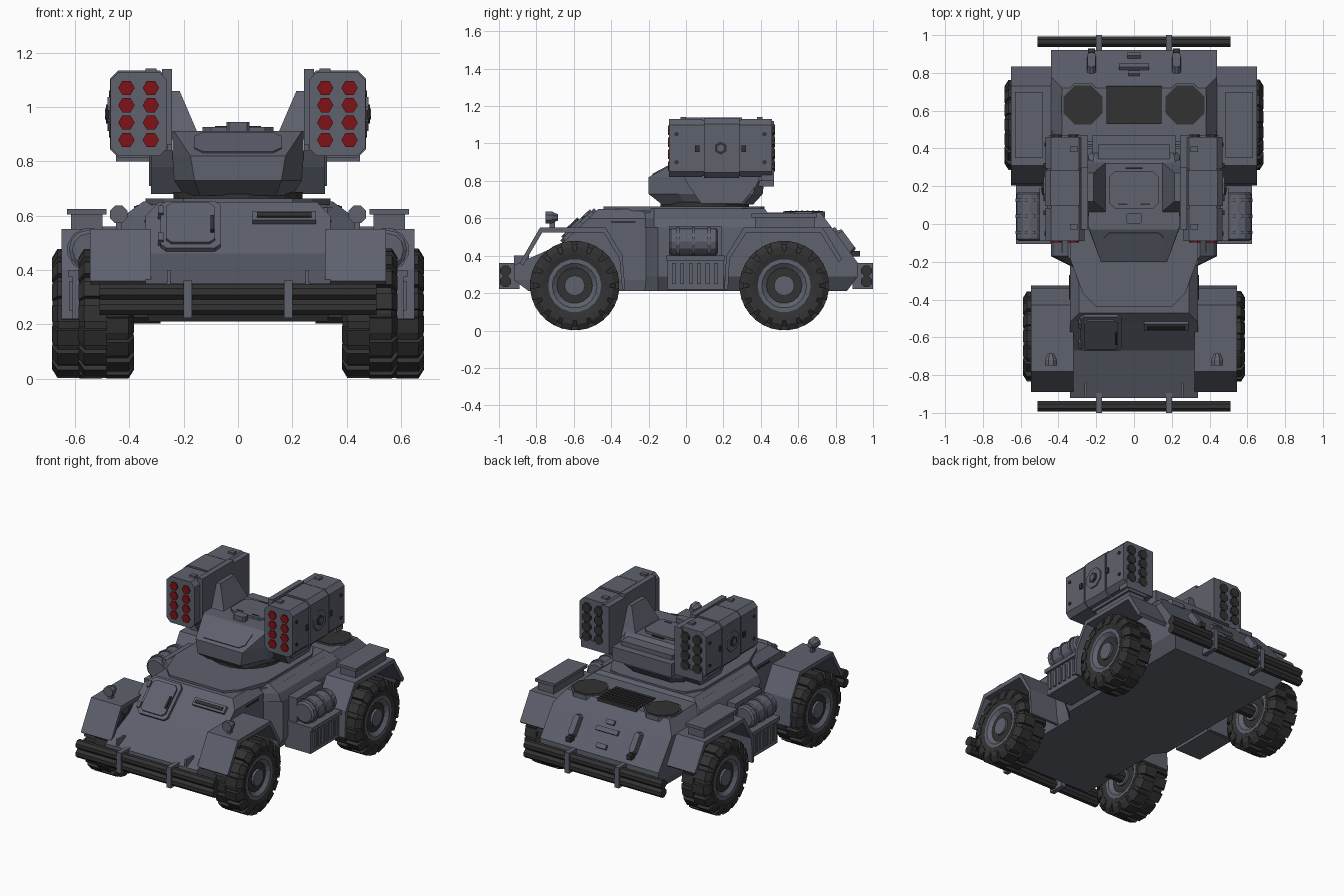
import bpy, bmesh, math
from mathutils import Vector, Matrix

if "Cube" in bpy.data.objects:
    bpy.data.objects.remove(bpy.data.objects["Cube"])

def mat(name, c):
    m = bpy.data.materials.new(name)
    m.diffuse_color = (*c, 1)
    m.use_nodes = True
    m.node_tree.nodes["Principled BSDF"].inputs["Base Color"].default_value = m.diffuse_color
    return m
GREY = mat("slate grey", (0.112, 0.121, 0.155))
DARK = mat("rubber black", (0.032, 0.032, 0.032))
RED = mat("dark red", (0.21, 0.006, 0.008))

def obj(name, m, parts):
    """Each part is a list of rings (equal point counts), lofted and capped."""
    bm = bmesh.new()
    for rings in parts:
        vs = [[bm.verts.new(p) for p in r] for r in rings]
        n = len(vs[0])
        for a, b in zip(vs, vs[1:]):
            for i in range(n):
                j = (i + 1) % n
                bm.faces.new((a[i], a[j], b[j], b[i]))
        bm.faces.new(vs[0][::-1])
        bm.faces.new(vs[-1])
    bmesh.ops.recalc_face_normals(bm, faces=bm.faces)
    me = bpy.data.meshes.new(name)
    bm.to_mesh(me)
    bm.free()
    me.materials.append(m)
    o = bpy.data.objects.new(name, me)
    bpy.context.collection.objects.link(o)
    return o

def plate(c, size, ch=0, rx=0, taper=1):
    """Box with optional chamfered corners (in local xy), tilted about x."""
    M = Matrix.Translation(c) @ Matrix.Rotation(math.radians(rx), 4, 'X')
    w, d, h = (s / 2 for s in size)
    if ch:
        p = [(w, d - ch), (w - ch, d), (ch - w, d), (-w, d - ch),
             (-w, ch - d), (ch - w, -d), (w - ch, -d), (w, ch - d)]
    else:
        p = [(w, d), (-w, d), (-w, -d), (w, -d)]
    return [[M @ Vector((x * k, y * k, z)) for x, y in p] for z, k in ((-h, 1), (h, taper))]

def span(x0, x1, y0, y1, z0, z1):
    return plate(((x0 + x1) / 2, (y0 + y1) / 2, (z0 + z1) / 2), (abs(x1 - x0), y1 - y0, z1 - z0))

def lathe(c, axis, prof, n, off=0.0):
    """Rings of (position along axis, radius) about a line through c."""
    rings = []
    for t, r in prof:
        ring = []
        for i in range(n):
            a = 2 * math.pi * (i + off) / n
            u, v = r * math.cos(a), r * math.sin(a)
            ring.append(Vector(c) + Vector({'X': (t, u, v), 'Y': (u, t, v), 'Z': (u, v, t)}[axis]))
        rings.append(ring)
    return rings

def cyl(c, axis, r, length, n=8, off=0.5):
    return lathe(c, axis, [(-length / 2, r), (length / 2, r)], n, off)

def prism(prof, x0, x1):
    return [[(x, y, z) for y, z in prof] for x in (x0, x1)]

def sym(half, z):
    """Mirror a half outline (x>0) into a full horizontal ring."""
    return [(x, y, z) for x, y in half] + [(-x, y, z) for x, y in reversed(half)]

# ---- hull ----
obj("front_hull", GREY, [[sym([(w, yf), (w, 0.0)], z) for z, yf, w in (
    (.21, -.84, .33), (.27, -.92, .34), (.35, -.92, .34), (.46, -.67, .34), (.6, -.52, .34), (.65, -.47, .29))]])
obj("rear_hull", GREY, [[sym([(.33, -.22), (w, -.15), (w, yb)], z) for z, yb, w in (
    (.21, .86, .39), (.29, .92, .44), (.36, .92, .44), (.55, .78, .44), (.63, .72, .38))]])
obj("hull_roof", GREY, [[sym([(.3, -.24), (w, -.17), (w, yb)], z) for z, yb, w in (
    (.55, .5, .44), (.6, .46, .42), (.652, .42, .35))]])
half = [(.2, -.44), (.27, -.37), (.34, -.18), (.34, .3), (.28, .4), (.2, .42)]
obj("turret_deck_plate", GREY, [[sym(half, z) for z in (.64, .664)]])
obj("turret_ring", DARK, [cyl((0, .1, .67), 'Z', .24, .035, 20)])

# ---- front plate details ----
T = 43.5
obj("driver_hatch", GREY, [plate((-.175, -.572, .557), (.22, .25, .03), .02, T),
                           plate((-.175, -.58, .565), (.18, .21, .03), .02, T),
                           plate((-.285, -.525, .61), (.02, .04, .04), 0, T),
                           plate((-.285, -.63, .51), (.02, .04, .04), 0, T)])
obj("hatch_handle", DARK, [plate((-.095, -.60, .565), (.012, .08, .03), 0, T)])
obj("vision_frame", GREY, [plate((.17, -.537, .59), (.235, .05, .03), 0, T)])
obj("vision_slit", DARK, [plate((.17, -.541, .594), (.2, .02, .034), 0, T)])
for s in (-1, 1):
    obj("tow_hook", GREY, [span(s * .248, s * .262, -.92, -.84, .34, .4)])
    obj("side_slit", DARK, [span(s * .338, s * .345, -.4, -.27, .575, .585)])

# ---- bumpers ----
for e, end in ((-1, "front"), (1, "rear")):
    obj(end + "_bumper_bars", DARK, [cyl((0, e * .965, z), 'X', .031, 1.02, 8) for z in (.32, .262)])
    obj(end + "_bumper_brackets", GREY, [plate((s * .185, e * .945, .292), (.032, .11, .138)) for s in (-1, 1)])

# ---- rear deck and rear plate ----
obj("engine_grille", DARK, [span(-.145, .145, .53, .73, .60, .638)])
obj("grille_slats", DARK, [span(-.135, .135, .555 + .03 * i, .565 + .03 * i, .63, .643) for i in range(6)])
obj("engine_hatch", DARK, [cyl((s * .27, .63, .625), 'Z', .112, .03) for s in (-1, 1)])
obj("hatch_rim", GREY, [cyl((s * .27, .63, .62), 'Z', .122, .03) for s in (-1, 1)])
R = -53.5
obj("rear_handles", GREY, [plate((s * .225, .85, .475), (.05, .16, .05), .015, R, .8) for s in (-1, 1)])
obj("rear_handle_tips", DARK, [plate((s * .225, .9, .41), (.035, .06, .03), 0) for s in (-1, 1)])
obj("rear_latch", GREY, [plate((0, .83, .493), (.16, .03, .025), 0, R), plate((0, .89, .41), (.07, .03, .03), 0, R),
                         plate((0, .795, .535), (.06, .03, .025), 0, R)])

# ---- wheels ----
def wheel(name, x, y, s):
    c = (x, y, .24)
    obj(name + "_tyre", DARK, [lathe(c, 'X', [(-.07, .13), (-.088, .14), (-.1, .19), (-.08, .222), (.08, .222),
                                              (.1, .19), (.088, .14), (.07, .13)], 18)])
    lugs = []
    for k in range(32):
        side = 1 if k % 2 else -1
        M = Matrix.Translation(c) @ Matrix.Rotation(2 * math.pi * k / 32, 4, 'X')
        lugs.append([[M @ Vector((side * a, b, r)) for a, b in ((0, -t), (w, -t), (w, t), (0, t))]
                     for r, w, t in ((.17, .1, .026), (.205, .102, .03), (.238, .082, .03))])
    obj(name + "_tread", DARK, lugs)
    half = [(.045, .085), (.07, .095), (.09, .12), (.09, .142)]
    rim = [(-t, r) for t, r in half] + [(t, r) for t, r in reversed(half)]
    obj(name + "_rim", GREY, [lathe(c, 'X', rim, 18),
                              lathe(c, 'X', [(-.085, .035), (-.085, .055), (.085, .055), (.085, .035)], 12)])
    obj(name + "_bolts", DARK, [cyl((x + s * .055, y + .073 * math.cos(a), .24 + .073 * math.sin(a)), 'X', .009, .03, 6)
                                for a in [i * math.pi / 4 for i in range(8)]])
    obj(name + "_axle", DARK, [cyl((x - s * .13, y, .24), 'X', .04, .14)])

def fender(name, prof, c, x0, x1):
    inner = [(c[0] + (y - c[0]) * .94, c[1] + (z - c[1]) * .92) for y, z in reversed(prof)]
    obj(name, GREY, [prism(prof + inner, x0, x1)])

for s, side in ((-1, "left"), (1, "right")):
    wheel(side + "_front_wheel", s * .485, -.595, s)
    wheel(side + "_rear_wheel", s * .583, .525, s)
    fender(side + "_front_fender", [(-.89, .36), (-.78, .552), (-.43, .552), (-.34, .4), (-.325, .22)],
           (-.595, .2), s * .32, s * .545)
    fender(side + "_rear_fender", [(.205, .22), (.215, .4), (.31, .552), (.73, .552), (.835, .38)],
           (.525, .2), s * .42, s * .65)

    # headlight on the front fender
    obj(side + "_headlight", GREY, [lathe((s * .44, -.72, .605), 'Y', [(-.03, .035), (.0, .035), (.035, .018)], 8, .5),
                                    span(s * .43, s * .45, -.73, -.7, .54, .59)])
    # stowage box on the rear fender
    obj(side + "_stowage_box", GREY, [span(s * .5, s * .615, .37, .69, .54, .61), span(s * .485, s * .63, .35, .7, .605, .625)])

    # side locker with drum
    obj(side + "_locker", GREY, [span(s * .42, s * .61, -.1, .2, .22, .39), span(s * .42, s * .625, -.105, .205, .375, .4)])
    obj(side + "_locker_ribs", GREY, [span(s * .6, s * .62, -.075 + .045 * i, -.055 + .045 * i, .25, .36) for i in range(6)])
    obj(side + "_drum", GREY, [lathe((s * .55, .04, .475), 'Y', [(-.13, .06), (-.12, .073), (.12, .073), (.13, .06)], 12)])
    obj(side + "_drum_straps", GREY, [cyl((s * .55, y, .475), 'Y', .08, .018, 12) for y in (-.045, .04, .125)])
    obj(side + "_drum_rack", GREY, [span(s * .43, s * .5, -.09, .19, .39, .56)])

# ---- turret ----
levels = ((.675, .14, -.13, .2, .0, .31, .14, .36), (.73, .16, -.2, .235, -.04, .36, .17, .41),
          (.82, .175, -.2, .242, -.02, .38, .2, .42), (.912, .236, -.03, .242, -.01, .3, .22, .32))
obj("turret", GREY, [[sym([(a, yf), (b, ym), (b, yr), (c, yb)], z) for z, a, yf, b, ym, yr, c, yb in levels]])
obj("turret_front_plate", GREY, [plate((0, -.112, .867), (.32, .15, .012), .03, 28)])
obj("turret_bustle", GREY, [span(-.22, .22, .3, .47, .77, .86), span(-.19, .19, .3, .42, .85, .89)])
obj("roof_hatch", GREY, [plate((0, .18, .917), (.26, .2, .02), .03), plate((0, .03, .925), (.085, .055, .04), .01)])
obj("roof_slots", DARK, [span(x - .025, x + .025, .1, .108, .91, .93) for x in (-.06, .06)]
    + [span(-.045, .045, .29, .298, .9, .92)])

for s, side in ((-1, "left"), (1, "right")):
    # hexagonal arm and ear bracket carrying the pod
    arm = [(-.02, .84), (.01, .78), (.08, .68), (.3, .68), (.38, .78), (.4, .84)]
    obj(side + "_turret_arm", GREY, [prism(arm, s * .2, s * .32),
        prism([(.05, .82), (.1, .71), (.28, .71), (.34, .82)], s * .3, s * .328)])
    obj(side + "_ear_bracket", GREY, [[[(s * x0, y0, z), (s * .3, y0, z), (s * .3, y1, z), (s * x0, y1, z)]
        for z, x0, y0, y1 in ((.88, .14, .04, .34), (.92, .155, .07, .32), (1.06, .215, .12, .27))],
        span(s * .2, s * .27, .16, .23, .94, 1.0)])

    # rocket pod: three octagonal shells over a core
    def shell(y0, y1, w, h, ch, cx=.365):
        p = [(w, h - ch), (w - ch, h), (ch - w, h), (-w, h - ch), (-w, ch - h), (ch - w, -h), (w - ch, -h), (w, ch - h)]
        return [[(s * cx + x, y, .975 + z) for x, z in p] for y in (y0, y1)]
    obj(side + "_pod", GREY, [shell(-.085, .455, .096, .15, .025), shell(-.09, .085, .104, .155, .03),
                              shell(.095, .285, .107, .16, .03), shell(.295, .46, .104, .155, .03)])
    obj(side + "_pod_inner_plate", GREY, [span(s * .243, s * .28, -.03, .3, .86, 1.14), span(s * .243, s * .3, .3, .47, .8, 1.12),
                                          span(s * .28, s * .45, .4, .47, .8, .86)])
    obj(side + "_pod_top_clamps", GREY, [span(s * .3, s * .34, y, y + .03, 1.11, 1.142) for y in (-.03, .38)])
    obj(side + "_pod_hub", GREY, [cyl((s * .47, .185, .975), 'X', .068, .02)])
    obj(side + "_pod_hub_ring", DARK, [cyl((s * .475, .185, .975), 'X', .035, .022, 6)])
    obj(side + "_pod_hub_cap", GREY, [cyl((s * .478, .185, .975), 'X', .02, .024, 6)])
    obj(side + "_pod_fittings", DARK, [cyl((s * .465, y, z), 'X', .012, .02, 6) for y in (-.05, .42) for z in (.9, 1.05)]
        + [span(s * .46, s * .478, y - .012, y + .012, .955, .99) for y in (.06, .31)])
    grid = [(s * x, z) for x in (.321, .411) for z in (.879, .943, 1.007, 1.071)]
    obj(side + "_rocket_tips", RED, [cyl((x, -.09, z), 'Y', .03, .014, 6, 0) for x, z in grid])
    obj(side + "_exhaust_tubes", DARK, [cyl((x, .46, z), 'Y', .032, .03, 8) for x, z in grid])
